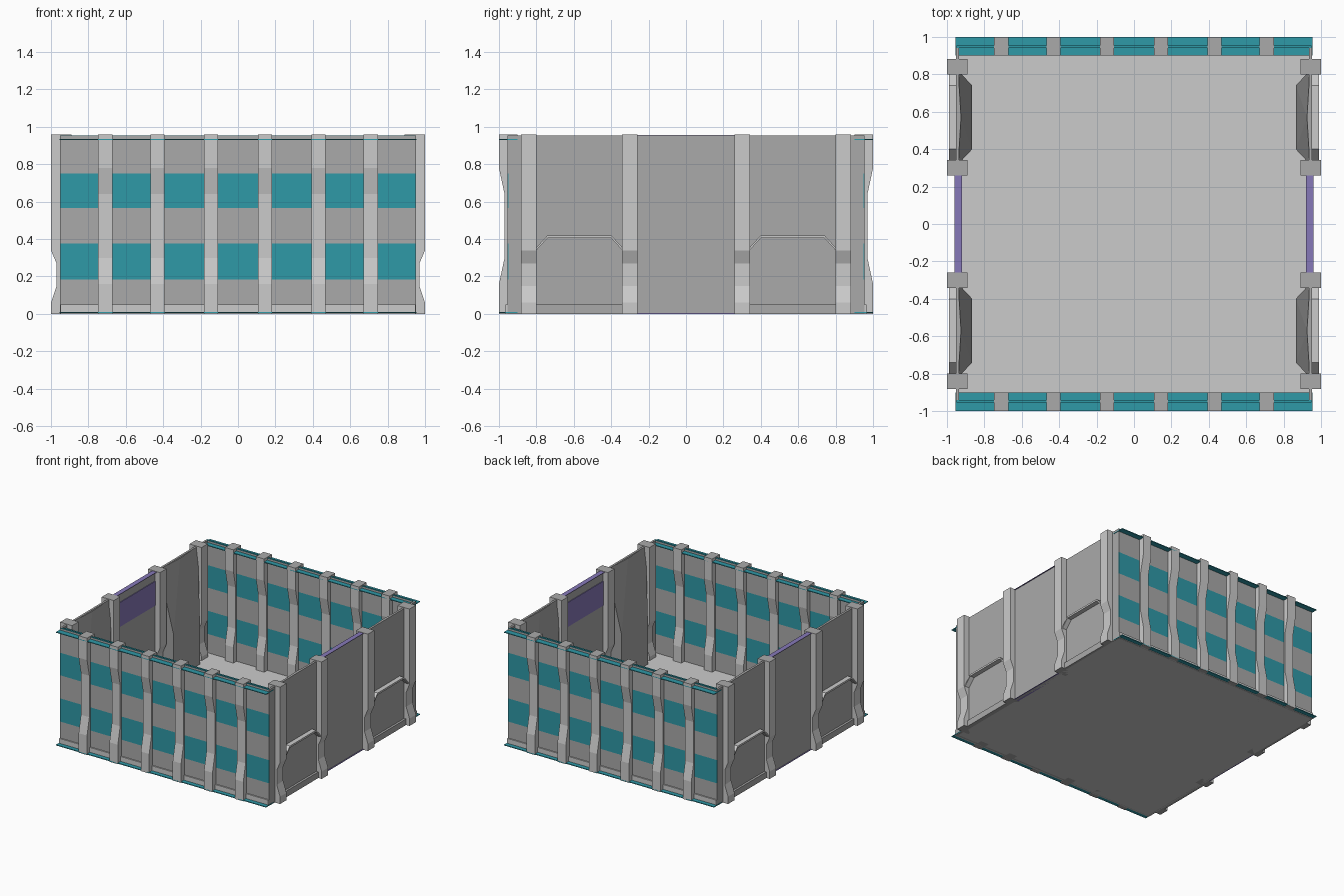
import bpy, bmesh
from mathutils import Vector

if "Cube" in bpy.data.objects:
    bpy.data.objects.remove(bpy.data.objects["Cube"])


def material(name, rgb):
    m = bpy.data.materials.new(name)
    m.diffuse_color = (*rgb, 1)
    m.use_nodes = True
    m.node_tree.nodes["Principled BSDF"].inputs["Base Color"].default_value = m.diffuse_color
    return m


LIGHT = material("light grey", (0.60, 0.60, 0.60))
GREY = material("mid grey", (0.40, 0.40, 0.40))
TEAL = material("teal", (0.028, 0.32, 0.39))
PURPLE = material("purple", (0.24, 0.19, 0.48))


def finish(name, bm, *mats):
    bmesh.ops.recalc_face_normals(bm, faces=bm.faces)
    me = bpy.data.meshes.new(name)
    bm.to_mesh(me)
    bm.free()
    for m in mats:
        me.materials.append(m)
    ob = bpy.data.objects.new(name, me)
    bpy.context.collection.objects.link(ob)
    return ob


def box(name, x, y, z, mat):
    bm = bmesh.new()
    bmesh.ops.create_cube(bm, size=1)
    for v in bm.verts:
        v.co = Vector([a + (b - a) * (c + 0.5) for (a, b), c in zip((x, y, z), v.co)])
    return finish(name, bm, mat)


def prism(name, pts, place, lo, hi, *mats):
    """Extrude a 2D outline; place(a, b, t) maps it into space."""
    bm = bmesh.new()
    f = bm.faces.new([bm.verts.new(place(a, b, lo)) for a, b in pts])
    new = bmesh.ops.extrude_face_region(bm, geom=[f])["geom"]
    shift = Vector(place(0, 0, hi)) - Vector(place(0, 0, lo))
    for v in new:
        if isinstance(v, bmesh.types.BMVert):
            v.co += shift
    ob = finish(name, bm, *mats)
    if len(mats) > 1:  # post caps take the second colour
        for p in ob.data.polygons:
            p.material_index = int(abs(p.normal.z) > 0.95)
    return ob


def post_profile(z1, z2, z3, z4, inner):
    out = [(1.0, 0), (1.0, z1), (0.97, z2), (0.97, z3), (1.0, z4), (1.0, 0.96)]
    waist = inner + 0.03
    return out + [(inner, 0.96), (inner, z4), (waist, z3), (waist, z2), (inner, z1), (inner, 0)]


# floor
box("floor", (-0.95, 0.95), (-0.95, 0.95), (0.0, 0.03), LIGHT)


def sorted_pair(a, b):
    return (min(a, b), max(a, b))


# striped front and back walls
for s, side in ((-1, "front"), (1, "back")):
    yy = sorted_pair(s * 0.94, s * 0.955)
    levels = [0.0, 0.185, 0.375, 0.565, 0.75, 0.95]
    for i in range(5):
        box(f"{side}_wall_band", (-0.95, 0.95), yy, (levels[i], levels[i + 1]), TEAL if i % 2 else GREY)
    # bottom skirting and teal edge ledges
    box(f"{side}_skirting", (-0.95, 0.95), sorted_pair(s * 0.955, s * 0.965), (0.0, 0.05), LIGHT)
    for z in (0.004, 0.93):
        box(f"{side}_ledge", (-0.955, 0.955), sorted_pair(s * 0.9, s), (z, z + 0.006), TEAL)
    box(f"{side}_top_edge", (-0.95, 0.95), yy, (0.95, 0.953), TEAL)
    # waisted posts
    prof = post_profile(0.16, 0.30, 0.64, 0.78, 0.90)
    for x in (-0.71, -0.43, -0.145, 0.145, 0.43, 0.71):
        prism(f"{side}_post", prof, lambda a, b, t, s=s: (t, s * a, b), x - 0.038, x + 0.038, LIGHT, GREY)

# left and right walls
for s, side in ((-1, "left"), (1, "right")):
    def side_x(a, b):
        return sorted_pair(s * a, s * b)

    box(f"{side}_wall", side_x(0.935, 0.952), (-0.95, 0.95), (0, 0.953), GREY)

    # purple middle panel: inner band and top and bottom edges
    box(f"{side}_purple_band", side_x(0.93, 0.935), (-0.26, 0.26), (0.68, 0.88), PURPLE)
    for z in (0.0, 0.953):
        box(f"{side}_purple_edge", side_x(0.92, 0.96), (-0.26, 0.26), (z, z + 0.004), PURPLE)

    # waisted posts
    prof = post_profile(0.06, 0.15, 0.27, 0.34, 0.89)
    for y in (-0.84, -0.30, 0.30, 0.84):
        prism(f"{side}_post", prof, lambda a, b, t: (s * a, t, b), y - 0.042, y + 0.042, LIGHT, GREY)

    for e in (-1, 1):
        # chamfered hood over the lower outer panel
        arch = [(0.34, 0.34), (0.40, 0.405), (0.74, 0.405), (0.80, 0.34),
                (0.80, 0.355), (0.74, 0.42), (0.40, 0.42), (0.34, 0.355)]
        prism(f"{side}_hood", arch, lambda a, b, t: (s * t, e * a, b), 0.95, 0.99, LIGHT)
        box(f"{side}_sill", side_x(0.95, 0.97), sorted_pair(e * 0.34, e * 0.80), (0.0, 0.05), GREY)

        # faceted bulge on the inside, tapering to the top
        bm = bmesh.new()
        pts = [(0.94, y, z) for y in (0.32, 0.82) for z in (0.03, 0.95)]
        pts += [(0.865, y, z) for y in (0.40, 0.74) for z in (0.03, 0.40)]
        pts += [(0.925, 0.57, 0.95)]
        for x, y, z in pts:
            bm.verts.new((s * x, e * y, z))
        bmesh.ops.convex_hull(bm, input=bm.verts)
        finish(f"{side}_inner_bulge", bm, GREY)
